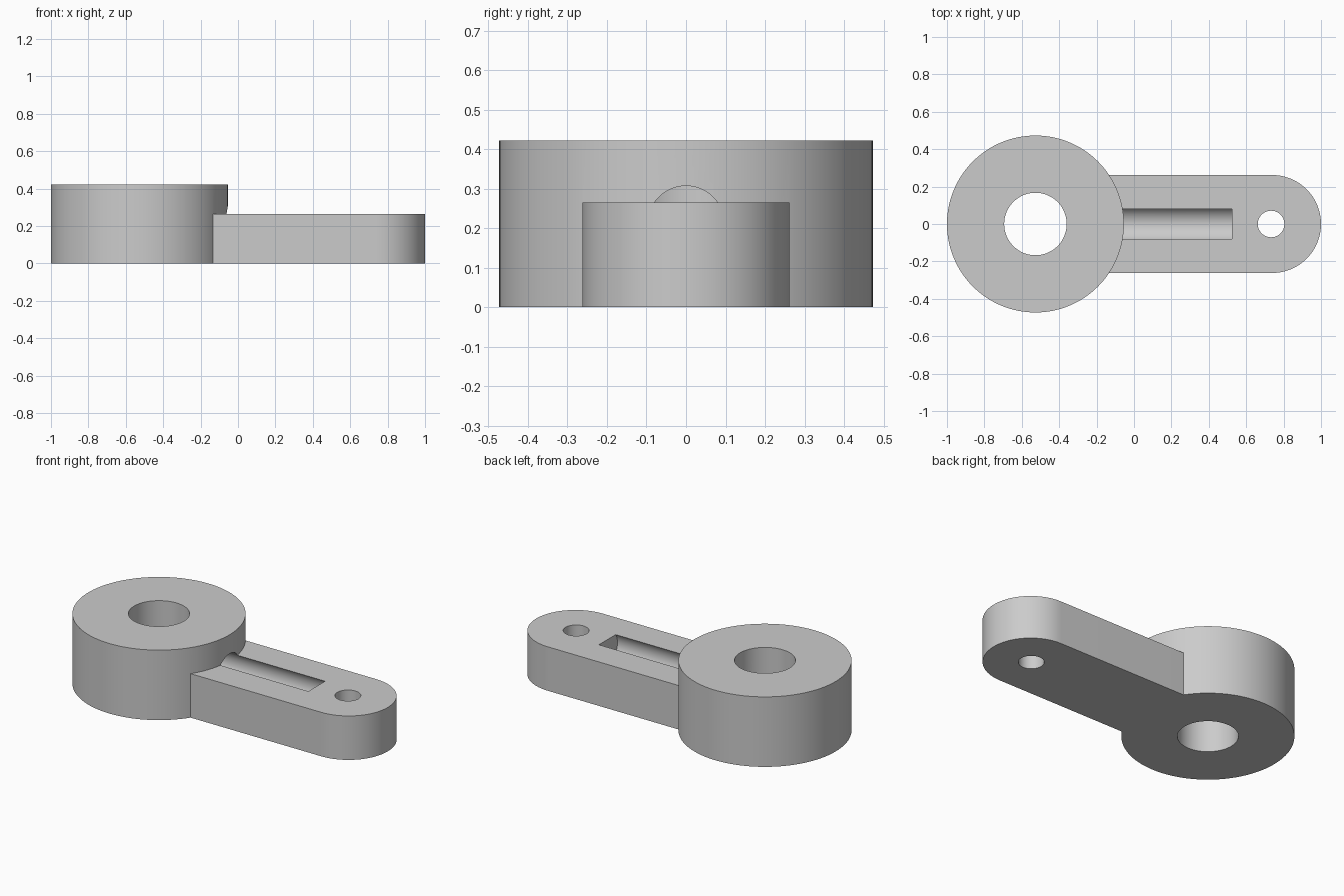
import bpy, bmesh, math
from mathutils import Matrix

cube = bpy.data.objects.get("Cube")
if cube:
    bpy.data.objects.remove(cube, do_unlink=True)

HUB_X, HUB_R, HUB_H = -0.527, 0.473, 0.422
TIP_X, ARM_R, ARM_H = 0.738, 0.262, 0.265

grey = bpy.data.materials.new("light grey")
grey.use_nodes = True
colour = (0.6, 0.6, 0.6, 1)
grey.diffuse_color = colour
grey.node_tree.nodes["Principled BSDF"].inputs["Base Color"].default_value = colour


def make_object(name, bm):
    bmesh.ops.recalc_face_normals(bm, faces=bm.faces[:])
    mesh = bpy.data.meshes.new(name)
    bm.to_mesh(mesh)
    bm.free()
    mesh.materials.append(grey)
    ob = bpy.data.objects.new(name, mesh)
    bpy.context.collection.objects.link(ob)
    return ob


def cylinder(name, x, z0, z1, r, sides=96):
    bm = bmesh.new()
    bmesh.ops.create_cone(bm, cap_ends=True, segments=sides, radius1=r, radius2=r,
                          depth=z1 - z0, matrix=Matrix.Translation((x, 0, (z0 + z1) / 2)))
    return make_object(name, bm)


def boolean(target, tool, operation):
    mod = target.modifiers.new("cut", "BOOLEAN")
    mod.operation, mod.solver, mod.object = operation, "EXACT", tool
    tool.hide_render = True
    bpy.context.view_layer.objects.active = target
    bpy.ops.object.modifier_apply(modifier=mod.name)
    bpy.data.objects.remove(tool, do_unlink=True)


# Arm: straight bar with a half-round tip, rooted inside the hub
bm = bmesh.new()
angles = [-math.pi / 2 + math.pi * i / 48 for i in range(49)]
outline = [(HUB_X + 0.2, ARM_R), (HUB_X + 0.2, -ARM_R)]
outline += [(TIP_X + ARM_R * math.cos(a), ARM_R * math.sin(a)) for a in angles]
base = bm.faces.new([bm.verts.new((x, y, 0)) for x, y in outline])
top = bmesh.ops.extrude_face_region(bm, geom=[base], use_keep_orig=True)["geom"]
bmesh.ops.translate(bm, vec=(0, 0, ARM_H),
                    verts=[v for v in top if isinstance(v, bmesh.types.BMVert)])
arm = make_object("arm", bm)

# Hub joined to the arm
lever = cylinder("hub_and_arm", HUB_X, 0, HUB_H, HUB_R, 128)
boolean(lever, arm, "UNION")

# Hub bore and tip hole
boolean(lever, cylinder("bore_cutter", HUB_X, -0.1, 0.6, 0.167), "DIFFERENCE")
boolean(lever, cylinder("tip_hole_cutter", 0.733, -0.1, 0.6, 0.071, 64), "DIFFERENCE")

# Lengthwise round channel, running from the bore to the open slot in the arm
channel = cylinder("channel_cutter", 0, HUB_X, 0.525, 0.097, 64)
channel.data.transform(Matrix.Translation((0, 0, 0.21)) @ Matrix.Rotation(math.pi / 2, 4, "Y"))
boolean(lever, channel, "DIFFERENCE")

# Smooth round walls, sharp rims
bpy.ops.object.select_all(action="DESELECT")
lever.select_set(True)
bpy.context.view_layer.objects.active = lever
bpy.ops.object.shade_smooth_by_angle(angle=math.radians(25))
